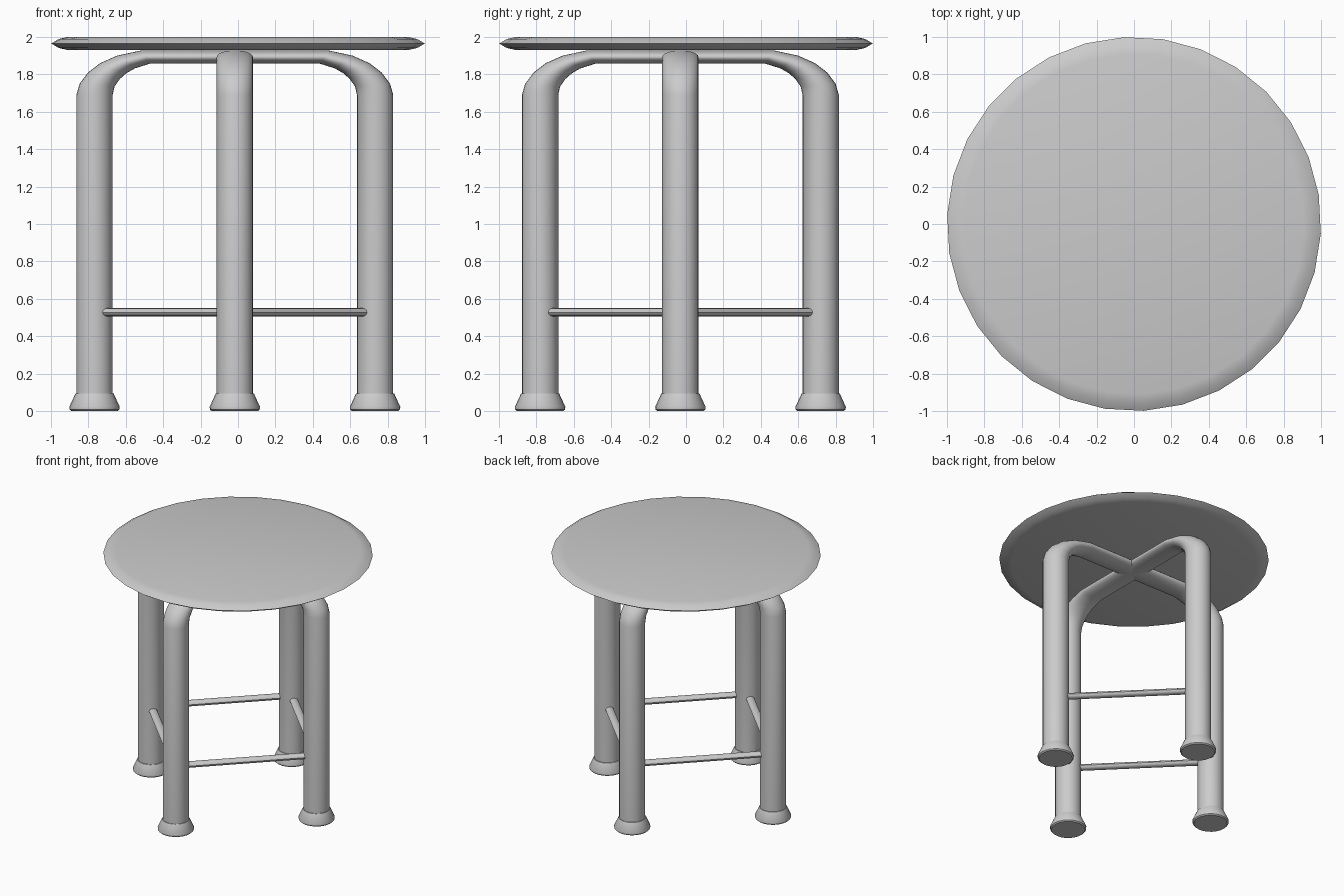
import bpy, bmesh, math
from mathutils import Matrix

if "Cube" in bpy.data.objects:
    bpy.data.objects.remove(bpy.data.objects["Cube"])

CX, CY, REACH = -0.017, -0.03, 0.75   # leg frame centre and leg distance


def finish(name, bm, angle=40):
    bmesh.ops.recalc_face_normals(bm, faces=bm.faces)
    mesh = bpy.data.meshes.new(name)
    bm.to_mesh(mesh)
    bm.free()
    ob = bpy.data.objects.new(name, mesh)
    bpy.context.collection.objects.link(ob)
    bpy.ops.object.select_all(action='DESELECT')
    bpy.context.view_layer.objects.active = ob
    ob.select_set(True)
    bpy.ops.object.shade_smooth_by_angle(angle=math.radians(angle))
    return ob


def loft(name, rings, angle=40):
    """Skin equal-length rings of points and cap both ends."""
    bm = bmesh.new()
    rows = [[bm.verts.new(p) for p in ring] for ring in rings]
    n = len(rows[0])
    for a, b in zip(rows, rows[1:]):
        for i in range(n):
            j = (i + 1) % n
            bm.faces.new((a[i], a[j], b[j], b[i]))
    bm.faces.new(rows[0])
    bm.faces.new(rows[-1])
    return finish(name, bm, angle)


def circle(r, z, n, phase=0.0):
    return [(r * math.cos(phase + math.tau * i / n),
             r * math.sin(phase + math.tau * i / n), z) for i in range(n)]


# Thin round seat with a pointed rim
loft("seat", [circle(r, z, 30, math.radians(9)) for r, z in
              [(0.91, 1.93), (0.96, 1.941), (1.0, 1.965), (0.96, 1.989), (0.91, 2.0)]])

# Two crossing leg arches: round legs flattening into the top bar
outer = [(.847, .05), (.847, 1.69), (.83, 1.75), (.785, 1.81), (.72, 1.86),
         (.63, 1.9), (.5, 1.928), (0, 1.928)]
inner = [(.653, .05), (.653, 1.69), (.643, 1.735), (.615, 1.775), (.58, 1.806),
         (.535, 1.832), (.455, 1.857), (0, 1.857)]
pairs = list(zip(outer, inner))
pairs += [((-o[0], o[1]), (-i[0], i[1])) for o, i in reversed(pairs[:-1])]
for name, turn in (("side_leg_arch", 0), ("front_back_leg_arch", 90)):
    rings = []
    for o, i in pairs:
        ring = []
        for k in range(24):
            t = math.tau * k / 24
            f = 0.5 + 0.5 * math.cos(t)
            ring.append((i[0] + (o[0] - i[0]) * f, 0.097 * math.sin(t),
                         i[1] + (o[1] - i[1]) * f))
        rings.append(ring)
    arch = loft(name, rings)
    arch.matrix_world = (Matrix.Translation((CX, CY, 0))
                         @ Matrix.Rotation(math.radians(turn), 4, 'Z'))

for q, side in enumerate(("right", "back", "left", "front")):
    frame = (Matrix.Translation((CX, CY, 0))
             @ Matrix.Rotation(q * math.pi / 2, 4, 'Z'))
    # Flared foot cap
    foot = loft(side + "_foot", [circle(r, z, 24) for r, z in
                [(.124, 0), (.133, .008), (.135, .022), (.102, .094), (.09, .095)]])
    foot.matrix_world = frame @ Matrix.Translation((REACH, 0, 0))
    # Thin stretcher to the next leg
    half = REACH / math.sqrt(2) - 0.05
    bar = loft(side + "_stretcher",
               [[(0.031 * math.cos(math.tau * k / 12), y,
                  0.0225 * math.sin(math.tau * k / 12)) for k in range(12)]
                for y in (-half, half)])
    bar.matrix_world = (frame @ Matrix.Translation((REACH / 2, REACH / 2, 0.528))
                        @ Matrix.Rotation(math.pi / 4, 4, 'Z'))
